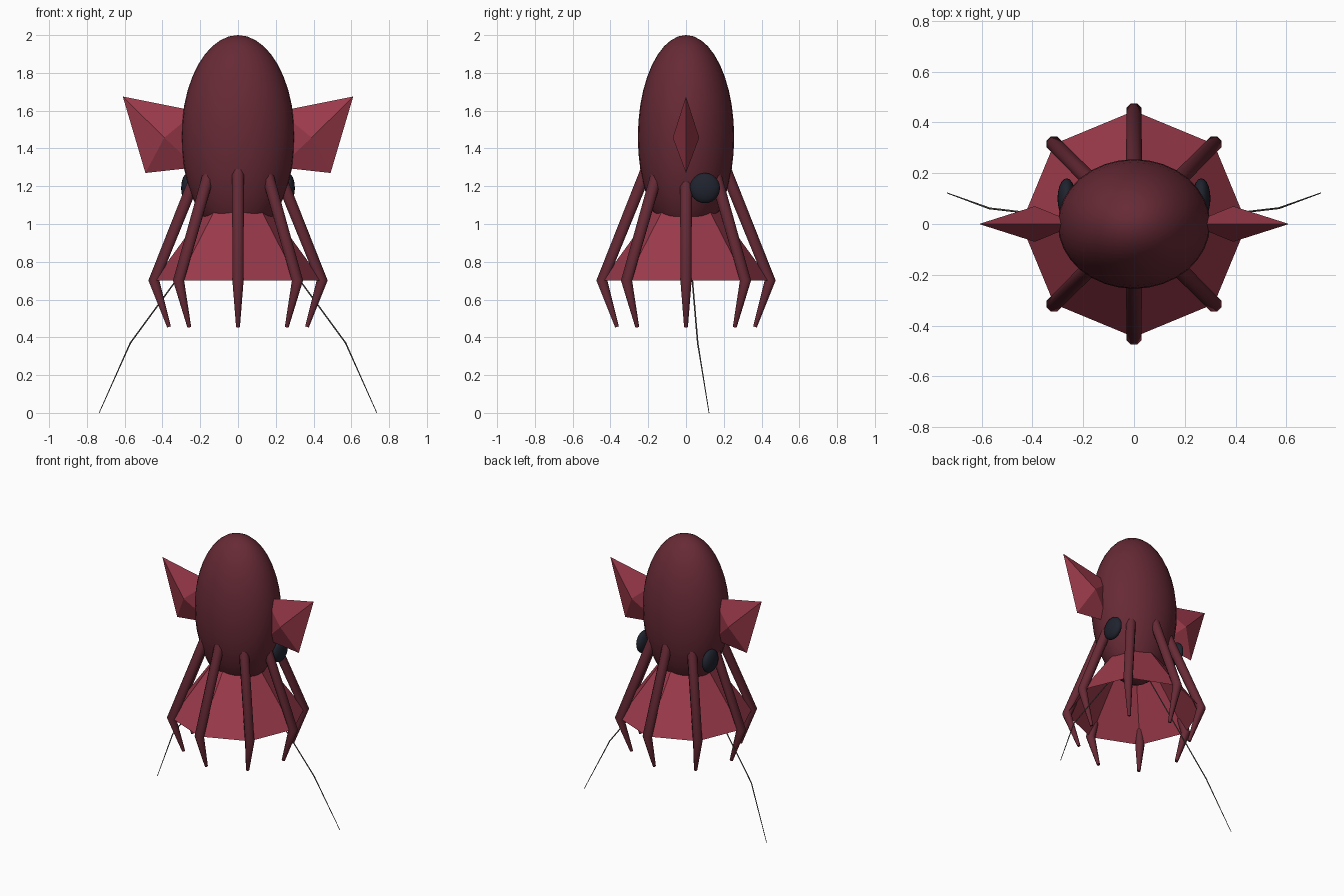
import bpy, bmesh, math
from mathutils import Vector

if "Cube" in bpy.data.objects:
    bpy.data.objects.remove(bpy.data.objects["Cube"])


def material(name, rgb):
    m = bpy.data.materials.new(name)
    m.diffuse_color = (*rgb, 1)
    m.use_nodes = True
    m.node_tree.nodes["Principled BSDF"].inputs["Base Color"].default_value = m.diffuse_color
    return m


SKIN = material("dark maroon skin", (0.135, 0.023, 0.036))
WEBBING = material("crimson webbing", (0.33, 0.042, 0.07))
EYE = material("black eye", (0.014, 0.017, 0.027))
THREAD = material("grey thread", (0.12, 0.11, 0.10))


def add_mesh(name, bm, mat, smooth=False):
    bmesh.ops.recalc_face_normals(bm, faces=bm.faces[:])
    me = bpy.data.meshes.new(name)
    bm.to_mesh(me)
    bm.free()
    me.materials.append(mat)
    for p in me.polygons:
        p.use_smooth = smooth
    ob = bpy.data.objects.new(name, me)
    bpy.context.collection.objects.link(ob)
    return ob


def ellipsoid(name, centre, radii, mat, segs, rings):
    bm = bmesh.new()
    bmesh.ops.create_uvsphere(bm, u_segments=segs, v_segments=rings, radius=1)
    bmesh.ops.scale(bm, vec=radii, verts=bm.verts[:])
    bmesh.ops.translate(bm, vec=centre, verts=bm.verts[:])
    return add_mesh(name, bm, mat, True)


def tube(name, points, radii, sides, mat, smooth):
    """Tapered tube through points with mitred joints."""
    pts = [Vector(p) for p in points]
    bm = bmesh.new()
    rings = []
    for i, p in enumerate(pts):
        d_in = (p - pts[max(i - 1, 0)]).normalized()
        d_out = (pts[min(i + 1, len(pts) - 1)] - p).normalized()
        d = (d_in + d_out).normalized()
        radial = Vector((p.x, p.y, 0)).normalized()
        side = d.cross(radial).normalized()
        up = side.cross(d)
        ring = []
        for k in range(sides):
            a = math.tau * (k + 0.5) / sides
            ring.append(bm.verts.new(p + radii[i] * (math.cos(a) * side + math.sin(a) * up)))
        rings.append(ring)
    for a, b in zip(rings, rings[1:]):
        for k in range(sides):
            n = (k + 1) % sides
            bm.faces.new((a[k], a[n], b[n], b[k]))
    bm.faces.new(rings[0])
    bm.faces.new(rings[-1])
    ob = add_mesh(name, bm, mat, smooth)
    if smooth:
        bpy.ops.object.select_all(action='DESELECT')
        ob.select_set(True)
        bpy.context.view_layer.objects.active = ob
        bpy.ops.object.shade_smooth_by_angle(angle=math.radians(50))
    return ob


# Mantle
ellipsoid("mantle", (0, 0, 1.46), (0.30, 0.255, 0.54), SKIN, 32, 20)

# Eight jointed arms: shoulder, knee, tip
for i in range(8):
    a = i * math.tau / 8
    path = [(r * math.cos(a), r * math.sin(a), z)
            for r, z in ((0.20, 1.31), (0.445, 0.70), (0.365, 0.455))]
    tube(f"arm_{i + 1}", path, (0.034, 0.032, 0.011), 8, SKIN, True)

# Octagonal web skirt between the arms, open underneath
bm = bmesh.new()
rows = [[bm.verts.new((r * math.cos(i * math.tau / 8), r * math.sin(i * math.tau / 8), z))
         for i in range(8)] for r, z in ((0.14, 1.12), (0.445, 0.70))]
for i in range(8):
    n = (i + 1) % 8
    bm.faces.new((rows[1][i], rows[1][n], rows[0][n], rows[0][i]))
add_mesh("web_skirt", bm, WEBBING)

for side, s in (("left", -1), ("right", 1)):
    # Faceted fin: outline quad with a ridge point front and back
    bm = bmesh.new()
    rim = [bm.verts.new((s * x, 0, z))
           for x, z in ((0.22, 1.597), (0.61, 1.675), (0.49, 1.27), (0.22, 1.30))]
    for y in (-0.07, 0.07):
        peak = bm.verts.new((s * 0.39, y, 1.457))
        for k in range(4):
            bm.faces.new((rim[k], rim[(k + 1) % 4], peak))
    add_mesh(f"{side}_fin", bm, WEBBING)

    # Flattened eye
    ellipsoid(f"{side}_eye", (s * 0.265, 0.10, 1.19), (0.036, 0.08, 0.08), EYE, 20, 12)

    # Trailing filament
    tube(f"{side}_filament",
         [(s * 0.08, 0.005, 1.04), (s * 0.57, 0.062, 0.37), (s * 0.735, 0.122, 0)],
         (0.004, 0.004, 0.002), 5, THREAD, False)
